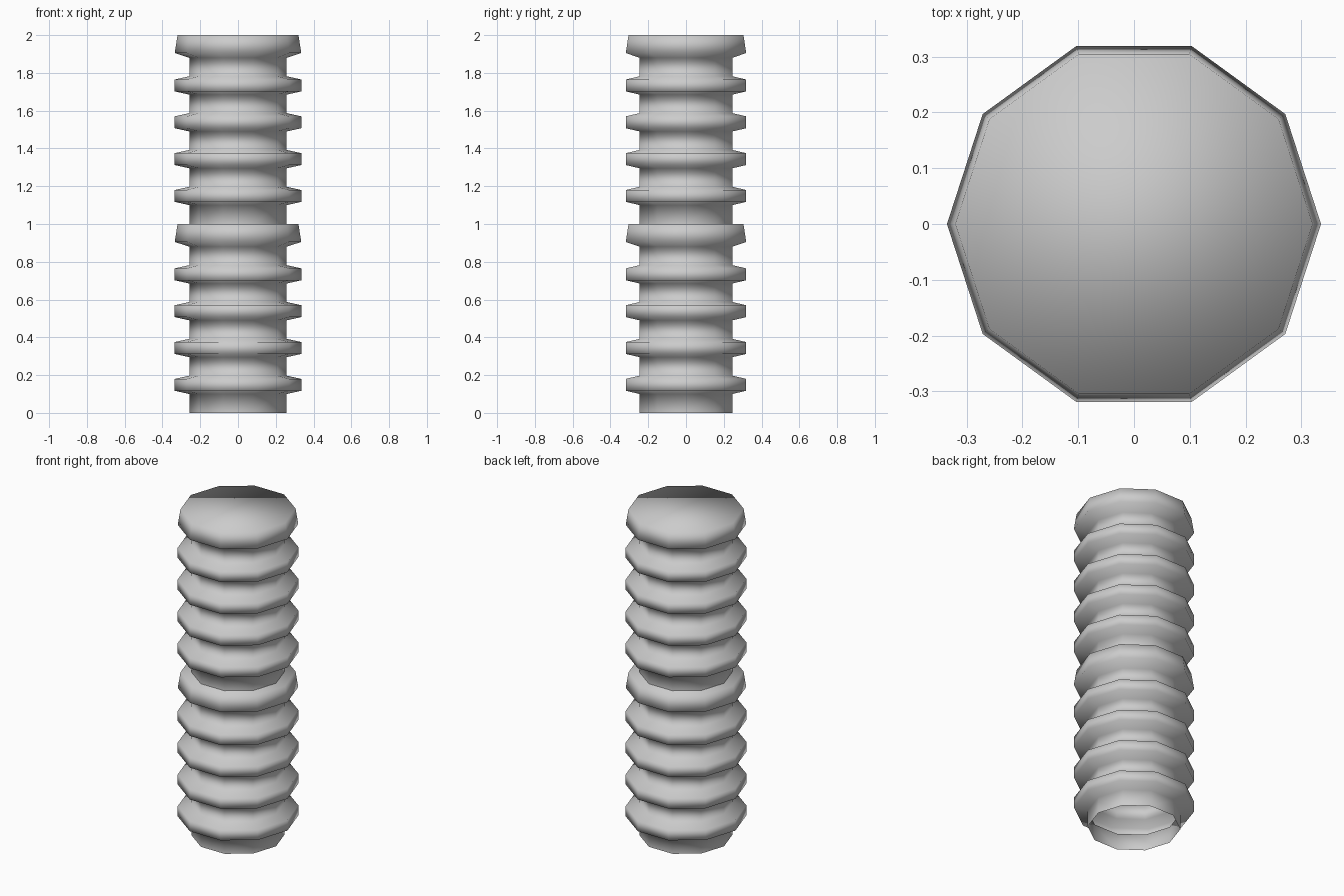
import bpy, bmesh, math

if "Cube" in bpy.data.objects:
    bpy.data.objects.remove(bpy.data.objects["Cube"])

SIDES = 10
R_IN, R_OUT, R_TOP = 0.258, 0.335, 0.32

# Profile of one segment: sleeve, four ribs, flared collar
profile = [(R_IN, 0.0)]
for i in range(4):
    z = 0.1 + i * 0.195
    profile += [(R_IN, z), (R_OUT, z + 0.017), (R_OUT, z + 0.08), (R_IN, z + 0.097)]
profile += [(R_IN, 0.88), (R_OUT, 0.905), (R_TOP, 1.0)]


def ring(bm, r, z):
    return [bm.verts.new((r * math.cos(2 * math.pi * k / SIDES),
                          r * math.sin(2 * math.pi * k / SIDES), z))
            for k in range(SIDES)]


# Ribbed shell, open at the bottom and capped at the top
bm = bmesh.new()
rings = [ring(bm, r, z) for r, z in profile]
for a, b in zip(rings, rings[1:]):
    for k in range(SIDES):
        n = (k + 1) % SIDES
        bm.faces.new((a[k], a[n], b[n], b[k]))
bm.faces.new(rings[-1])
for f in bm.faces:
    f.smooth = True

mesh = bpy.data.meshes.new("ribbed_column")
bm.to_mesh(mesh)
bm.free()
column = bpy.data.objects.new("ribbed_column", mesh)
bpy.context.collection.objects.link(column)

# Two stacked segments
stack = column.modifiers.new("stack", 'ARRAY')
stack.count = 2
stack.use_relative_offset = False
stack.use_constant_offset = True
stack.constant_offset_displace = (0, 0, 1.0)
